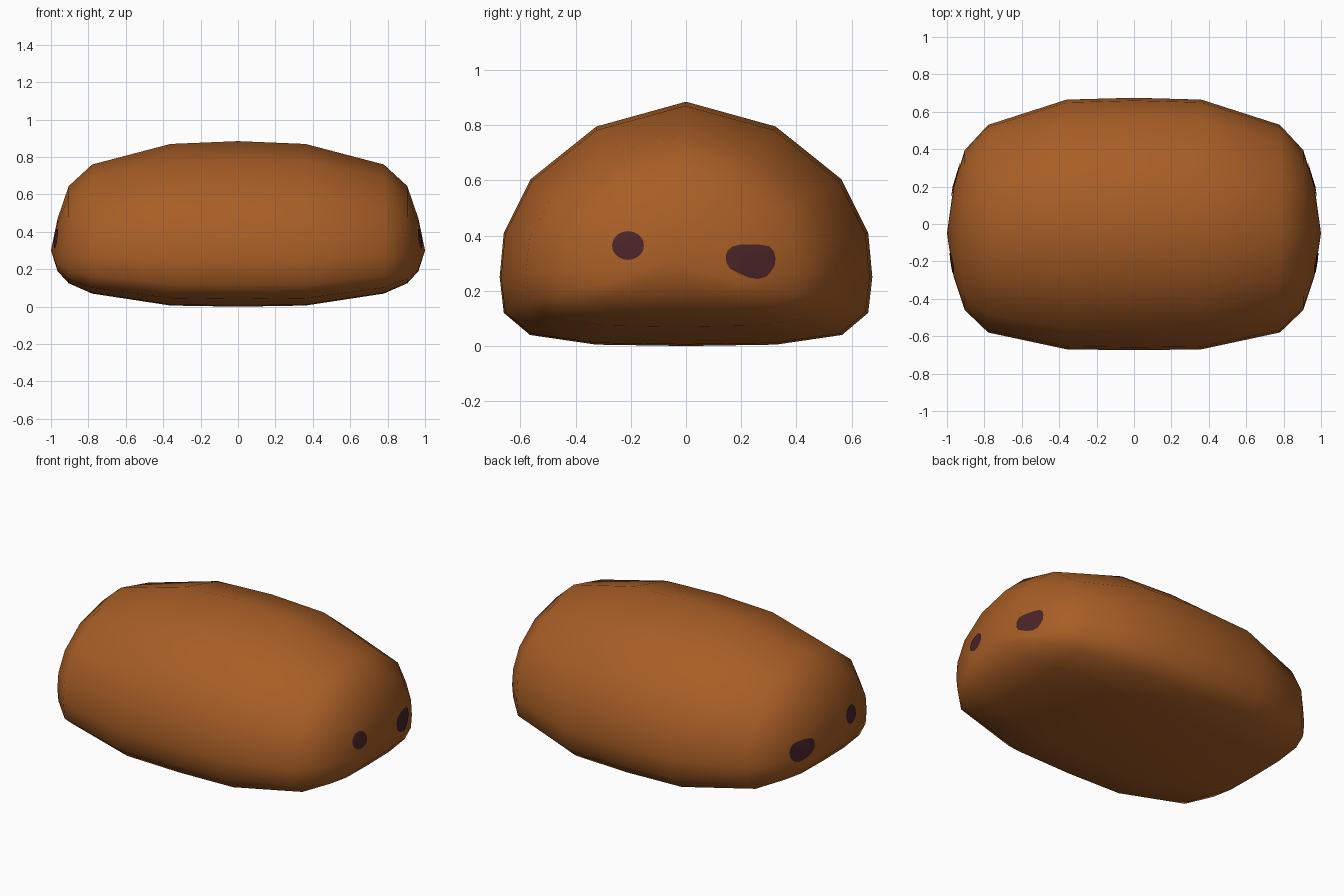
import bpy, bmesh, math
from mathutils import Vector
from mathutils.bvhtree import BVHTree

if "Cube" in bpy.data.objects:
    bpy.data.objects.remove(bpy.data.objects["Cube"])


def material(name, rgb):
    m = bpy.data.materials.new(name)
    m.diffuse_color = (*rgb, 1)
    m.use_nodes = True
    m.node_tree.nodes["Principled BSDF"].inputs["Base Color"].default_value = m.diffuse_color
    return m


def finish(bm, name, mat):
    bmesh.ops.recalc_face_normals(bm, faces=bm.faces)
    mesh = bpy.data.meshes.new(name)
    bm.to_mesh(mesh)
    mesh.materials.append(mat)
    for p in mesh.polygons:
        p.use_smooth = True
    ob = bpy.data.objects.new(name, mesh)
    bpy.context.collection.objects.link(ob)
    return ob


brown = material("warm brown", (0.39, 0.112, 0.019))
dark = material("dark plum", (0.07, 0.018, 0.021))

# half cross-section (y, z) from crown to base, mirrored to a full loop
half = [(0, .885), (.325, .795), (.562, .605), (.66, .41),
        (.675, .25), (.66, .12), (.565, .04), (.325, .005), (0, 0)]
profile = half + [(-y, z) for y, z in half[-2:0:-1]]

# stations along the body: x, y min, y max, z min, z max
stations = [(0, -.675, .675, 0, .885), (.36, -.67, .665, .006, .87),
            (.78, -.58, .53, .07, .76), (.905, -.46, .395, .125, .645),
            (.965, -.28, .20, .19, .47)]
stations = [(-s[0], *s[1:]) for s in stations[:0:-1]] + stations

# body: loft the section through the stations, closing at a pole on each end
bm = bmesh.new()
rings = []
for x, y0, y1, z0, z1 in stations:
    rings.append([bm.verts.new((x, (y0 + y1) / 2 + y / 1.35 * (y1 - y0),
                                z0 + z / .885 * (z1 - z0))) for y, z in profile])
n = len(profile)
for a, b in zip(rings, rings[1:]):
    for i in range(n):
        j = (i + 1) % n
        bm.faces.new((a[i], a[j], b[j], b[i]))
for ring, x in ((rings[0], -1), (rings[-1], 1)):
    pole = bm.verts.new((x, -.05, .30))
    for i in range(n):
        bm.faces.new((ring[i], ring[(i + 1) % n], pole))
bmesh.ops.recalc_face_normals(bm, faces=bm.faces)
tree = BVHTree.FromBMesh(bm)
finish(bm, "body", brown)
bm.free()


# spots: thin patches draped over each end of the body
def spot(name, centre, outline, side):
    bm = bmesh.new()

    def drape(y, z):
        hit = tree.ray_cast(Vector((side * 2, y, z)), Vector((-side, 0, 0)))[0]
        return bm.verts.new((hit.x + side * .005, y, z))

    cy, cz = centre
    loops = [[drape(cy + (y - cy) * k / 5, cz + (z - cz) * k / 5) for y, z in outline]
             for k in range(1, 6)]
    mid, m = drape(cy, cz), len(outline)
    for i in range(m):
        j = (i + 1) % m
        bm.faces.new((mid, loops[0][i], loops[0][j]))
        for a, b in zip(loops, loops[1:]):
            bm.faces.new((a[i], b[i], b[j], a[j]))
    # wind the patch so it faces outward
    bmesh.ops.recalc_face_normals(bm, faces=bm.faces)
    ob = finish(bm, name, dark)
    if ob.data.polygons[0].normal.x * side < 0:
        ob.data.flip_normals()
    bm.free()


small = [(-.21 + .058 * math.cos(t * math.pi / 10), .364 + .052 * math.sin(t * math.pi / 10))
         for t in range(20)]
large = [(.145, .33), (.146, .302), (.16, .28), (.19, .264), (.225, .249), (.258, .243),
         (.288, .25), (.308, .27), (.322, .292), (.324, .32), (.318, .345), (.30, .362),
         (.26, .368), (.2, .368), (.168, .36), (.152, .347)]
for side, label in ((1, "right"), (-1, "left")):
    spot("small_spot_" + label, (-.21, .364), small, side)
    spot("large_spot_" + label, (.24, .31), large, side)
